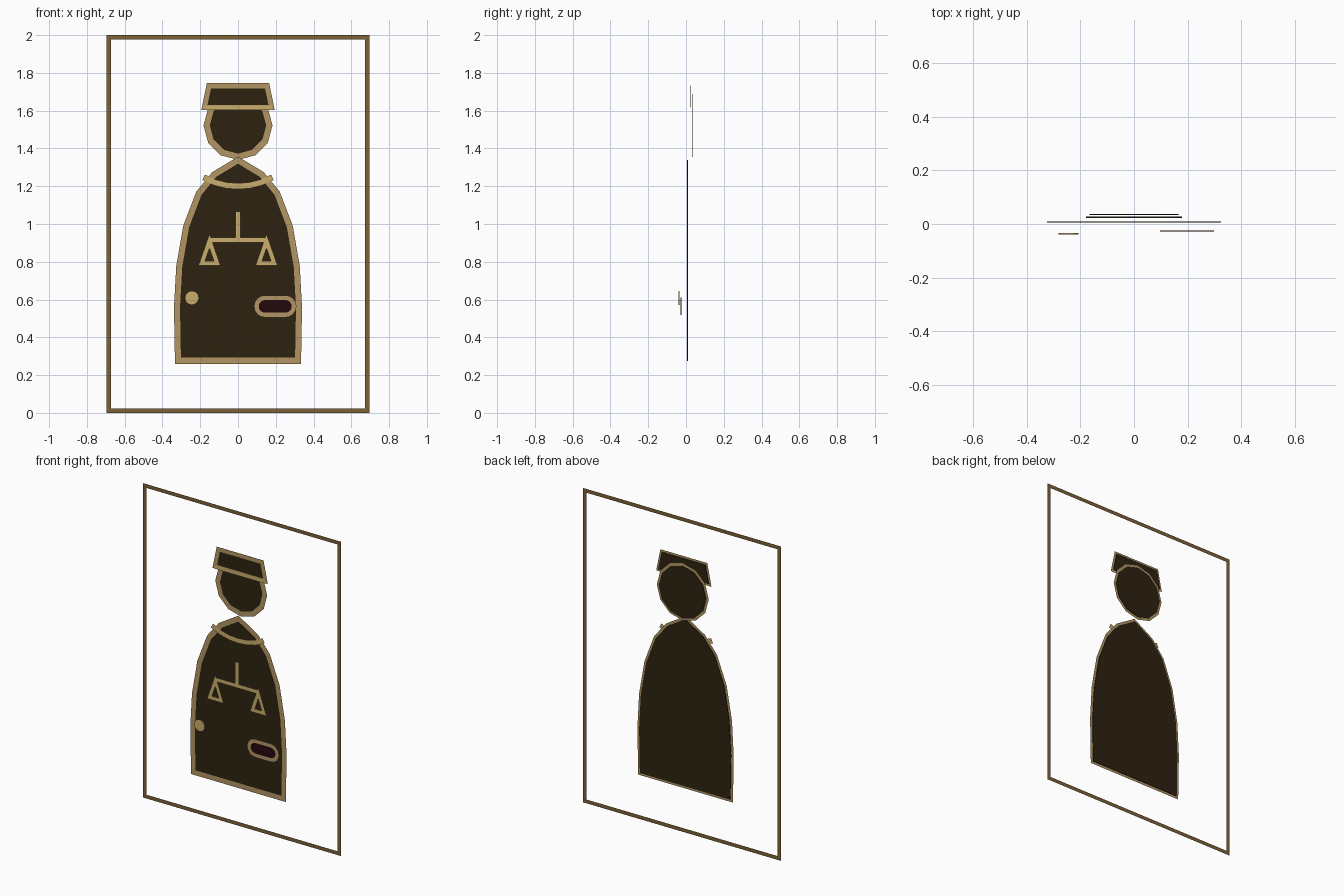
import bpy, bmesh
from math import cos, sin, pi
from mathutils import Vector

cube = bpy.data.objects.get("Cube")
if cube:
    bpy.data.objects.remove(cube, do_unlink=True)


def material(name, r, g, b):
    """Flat material from 0-255 display values."""
    lin = [((c / 255 + 0.055) / 1.055) ** 2.4 for c in (r, g, b)] + [1]
    m = bpy.data.materials.new(name)
    m.use_nodes = True
    m.diffuse_color = lin
    node = m.node_tree.nodes["Principled BSDF"]
    node.inputs["Base Color"].default_value = lin
    node.inputs["Roughness"].default_value = 0.8
    return m


DARK = material("dark_brown", 45, 34, 17)
TAN = material("tan_trim", 178, 149, 99)
GOLD = material("pale_gold", 202, 174, 108)
BRONZE = material("bronze_frame", 126, 97, 54)
MAROON = material("dark_maroon", 36, 8, 13)


def finish(name, bm, mat):
    mesh = bpy.data.meshes.new(name)
    bm.to_mesh(mesh)
    bm.free()
    mesh.materials.append(mat)
    obj = bpy.data.objects.new(name, mesh)
    bpy.context.collection.objects.link(obj)
    return obj


def plate(name, pts, y, mat, thick=0.004):
    """Thin filled outline centred on depth y."""
    bm = bmesh.new()
    face = bm.faces.new([bm.verts.new((x, y - thick / 2, z)) for x, z in pts])
    ext = bmesh.ops.extrude_face_region(bm, geom=[face], use_keep_orig=True)
    moved = [v for v in ext["geom"] if isinstance(v, bmesh.types.BMVert)]
    bmesh.ops.translate(bm, verts=moved, vec=(0, thick, 0))
    bmesh.ops.recalc_face_normals(bm, faces=bm.faces)
    return finish(name, bm, mat)


def ribbon(name, pts, half, y, mat, closed=True):
    """Flat mitred strip of constant width along a path, facing the front."""
    p = [Vector(q) for q in pts]
    n = len(p)
    bm = bmesh.new()
    pairs = []
    for i in range(n):
        a = (p[i] - p[i - 1]).normalized() if closed or i > 0 else None
        b = (p[(i + 1) % n] - p[i]).normalized() if closed or i < n - 1 else None
        a, b = a or b, b or a
        na, nb = Vector((-a.y, a.x)), Vector((-b.y, b.x))
        off = (na + nb) * (half / (1 + na.dot(nb)))
        pairs.append([bm.verts.new((q.x, y, q.y)) for q in (p[i] + off, p[i] - off)])
    for i in range(n if closed else n - 1):
        (a0, a1), (b0, b1) = pairs[i], pairs[(i + 1) % n]
        bm.faces.new((a0, a1, b1, b0))
    bm.normal_update()
    for f in bm.faces:
        if f.normal.y > 0:
            f.normal_flip()
    return finish(name, bm, mat)


def mirrored(half_pts):
    """Complete a left-to-centre outline across x = 0."""
    return half_pts + [(-x, z) for x, z in reversed(half_pts) if x]


def arc(cx, cz, r, start, end, steps):
    return [(cx + r * cos(start + (end - start) * i / steps),
             cz + r * sin(start + (end - start) * i / steps)) for i in range(steps + 1)]


def outlined(name, pts, y, half, fill):
    plate(name, pts, y, fill)
    ribbon(name + "_trim", pts, half, y - 0.0035, TAN)


# Rectangular border
ribbon("border_frame", mirrored([(-0.684, 0.012), (-0.684, 1.988)]), 0.012, 0.04, BRONZE)

# Head and cap
outlined("head", arc(0, 1.522, 0.166, 0, 2 * pi, 12)[:-1], 0.036, 0.016, DARK)
outlined("cap", mirrored([(-0.178, 1.616), (-0.154, 1.732)]), 0.025, 0.0135, DARK)
ribbon("cap_band", [(-0.182, 1.615), (0.182, 1.615)], 0.012, 0.018, GOLD, False)

# Robe
robe = mirrored([(-0.318, 0.276), (-0.323, 0.559), (-0.311, 0.776), (-0.274, 0.988),
                 (-0.207, 1.163), (-0.126, 1.262), (0, 1.338)])
outlined("robe", robe, 0.008, 0.016, DARK)

# Collar chain
ribbon("collar", mirrored([(-0.182, 1.247), (-0.122, 1.22), (-0.062, 1.205), (0, 1.2)]),
       0.016, -0.002, GOLD, False)

# Balance scales
ribbon("scale_post", [(0, 1.067), (0, 0.915)], 0.013, -0.011, GOLD, False)
ribbon("scale_beam", [(-0.152, 0.916), (0.152, 0.916)], 0.013, -0.0105, GOLD, False)
for side, label in ((-1, "right"), (1, "left")):
    x = side * 0.151
    ribbon(label + "_scale_pan", [(x, 0.91), (x - 0.041, 0.792), (x + 0.041, 0.792)],
           0.0125, -0.012, GOLD)

# Pocket: rounded slot
slot = arc(0.251, 0.564, 0.046, -pi / 2, pi / 2, 8) + arc(0.143, 0.564, 0.046, pi / 2, 1.5 * pi, 8)
outlined("pocket", slot, -0.026, 0.0125, MAROON)

# Round button
plate("button", arc(-0.244, 0.609, 0.0375, 0, 2 * pi, 12)[:-1], -0.037, GOLD, 0.006)
